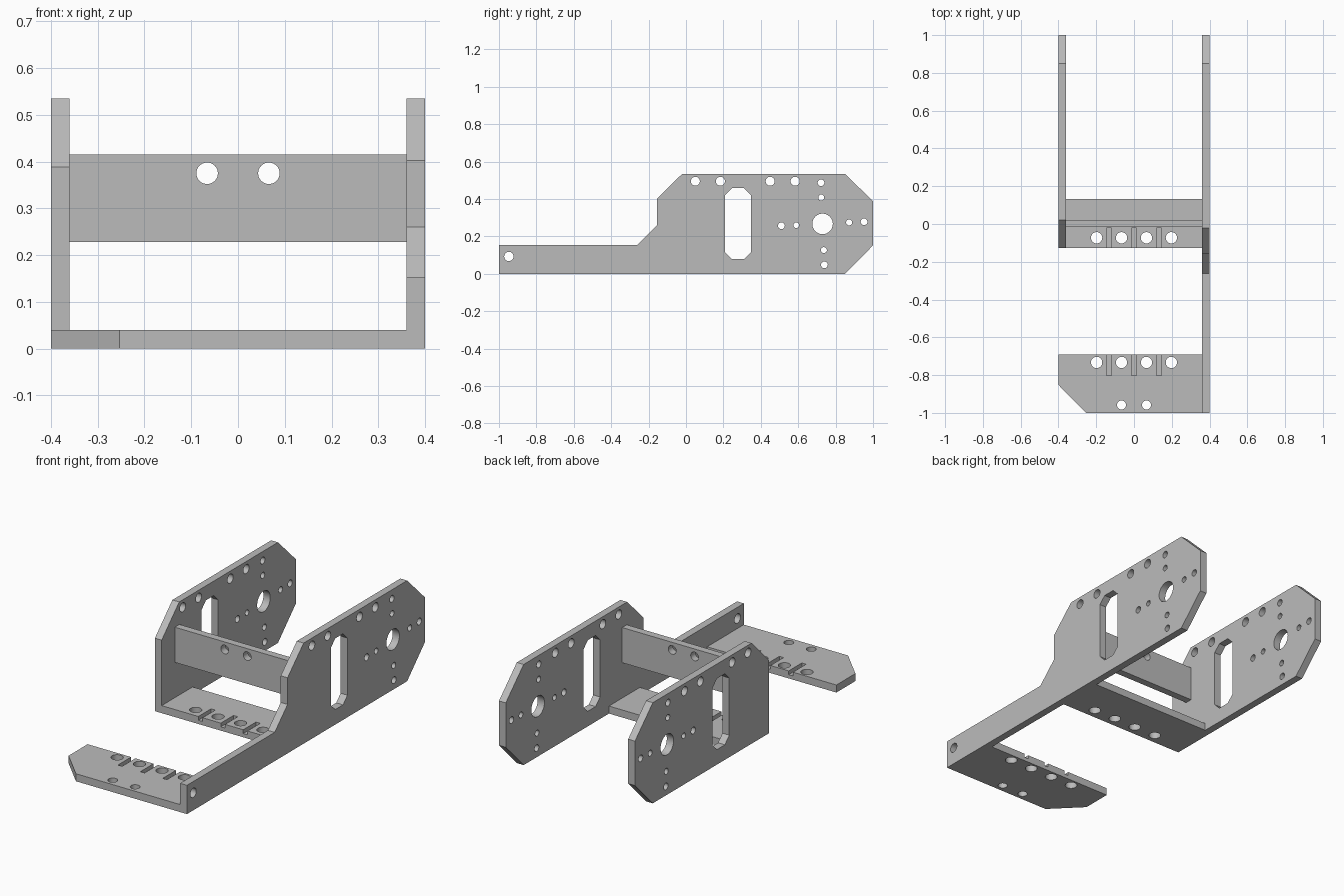
import bpy, bmesh, math
from mathutils import Vector

if "Cube" in bpy.data.objects:
    bpy.data.objects.remove(bpy.data.objects["Cube"])

metal = bpy.data.materials.new("grey metal")
metal.diffuse_color = (0.5, 0.5, 0.5, 1)
metal.use_nodes = True
metal.node_tree.nodes["Principled BSDF"].inputs["Base Color"].default_value = metal.diffuse_color

# Map a flat outline point (a, b) and a depth d to space, per extrusion axis
AXES = {
    "x": lambda a, b, d: Vector((d, a, b)),
    "y": lambda a, b, d: Vector((a, d, b)),
    "z": lambda a, b, d: Vector((a, b, d)),
}


def add_prism(bm, outline, axis, d0, d1):
    to3d = AXES[axis]
    low = [bm.verts.new(to3d(a, b, d0)) for a, b in outline]
    high = [bm.verts.new(to3d(a, b, d1)) for a, b in outline]
    n = len(outline)
    bm.faces.new(low)
    bm.faces.new(high)
    for i in range(n):
        j = (i + 1) % n
        bm.faces.new((low[i], low[j], high[j], high[i]))


def make_object(name, prisms):
    bm = bmesh.new()
    for p in prisms:
        add_prism(bm, *p)
    bmesh.ops.recalc_face_normals(bm, faces=bm.faces)
    mesh = bpy.data.meshes.new(name)
    bm.to_mesh(mesh)
    bm.free()
    obj = bpy.data.objects.new(name, mesh)
    bpy.context.collection.objects.link(obj)
    return obj


def circle(a, b, r, n=32):
    return [(a + r * math.cos(2 * math.pi * i / n),
             b + r * math.sin(2 * math.pi * i / n)) for i in range(n)]


def rect(a0, a1, b0, b1):
    return [(a0, b0), (a1, b0), (a1, b1), (a0, b1)]


def plate(name, outline, axis, d0, d1, holes, grooves=(), groove_floor=0.0):
    """Extruded outline with through holes and shallow grooves cut away."""
    obj = make_object(name, [(outline, axis, d0, d1)])
    cuts = [(h, axis, d0 - 0.02, d1 + 0.02) for h in holes]
    cuts += [(g, axis, groove_floor, d1 + 0.02) for g in grooves]
    cutter = make_object(name + "_cutter", cuts)
    cutter.hide_render = True
    mod = obj.modifiers.new("holes", "BOOLEAN")
    mod.operation = "DIFFERENCE"
    mod.solver = "EXACT"
    mod.object = cutter
    bpy.context.view_layer.objects.active = obj
    obj.select_set(True)
    bpy.ops.object.modifier_apply(modifier=mod.name)
    bpy.data.objects.remove(cutter)
    obj.data.materials.clear()
    obj.data.materials.append(metal)
    for f in obj.data.polygons:
        f.material_index = 0
    bpy.ops.object.shade_smooth_by_angle(angle=math.radians(30))
    obj.select_set(False)
    return obj


T = 0.04            # plate thickness
OUT, IN = 0.4, 0.36  # side plate outer and inner faces

# Openings shared by both side plates: y, z, radius
side_holes = [circle(y, z, r) for y, z, r in [
    (0.05, 0.495, 0.024), (0.184, 0.495, 0.024),
    (0.45, 0.495, 0.024), (0.583, 0.495, 0.024),
    (0.722, 0.487, 0.018), (0.723, 0.408, 0.016),
    (0.737, 0.127, 0.016), (0.74, 0.048, 0.018),
    (0.51, 0.257, 0.018), (0.59, 0.26, 0.015),
    (0.872, 0.275, 0.016), (0.952, 0.278, 0.018),
    (0.73, 0.267, 0.055)]]
c = 0.037
window = [(0.208 + c, 0.08), (0.348 - c, 0.08), (0.348, 0.08 + c), (0.348, 0.458 - c),
          (0.348 - c, 0.458), (0.208 + c, 0.458), (0.208, 0.458 - c), (0.208, 0.08 + c)]
rear_edge = [(0.85, 0), (1, 0.152), (1, 0.388), (0.85, 0.535)]

# Long right plate with low front arm
plate("right_side_plate",
      [(-1, 0)] + rear_edge + [(-0.02, 0.535), (-0.155, 0.402), (-0.155, 0.26),
                               (-0.263, 0.153), (-1, 0.153)],
      "x", IN, OUT, side_holes + [window, circle(-0.947, 0.093, 0.025)])

# Short left plate
plate("left_side_plate",
      [(-0.127, 0)] + rear_edge + [(0.02, 0.535), (-0.127, 0.388)],
      "x", -OUT, -IN, side_holes + [window])

ROW = (-0.198, -0.066, 0.066, 0.198)
GROOVES = (-0.132, 0, 0.132)
W = 0.0125          # groove half width

# Floor between the side plates
plate("rear_floor", rect(-IN, IN, -0.127, 0.133), "z", 0, T,
      [circle(x, -0.073, 0.03) for x in ROW],
      [rect(x - W, x + W, -0.15, -0.02) for x in GROOVES], 0.02)

# Front tray on the arm, one corner cut off
plate("front_tray",
      [(-0.253, -1), (IN, -1), (IN, -0.692), (-OUT, -0.692), (-OUT, -0.852)], "z", 0, T,
      [circle(x, -0.733, 0.03) for x in ROW] + [circle(x, -0.958, 0.024) for x in (-0.066, 0.066)],
      [rect(x - W, x + W, -0.803, -0.67) for x in GROOVES], 0.02)

# Upright cross panel
plate("cross_panel", rect(-IN, IN, 0.228, 0.415), "y", -0.017, 0.022,
      [circle(x, 0.375, 0.023) for x in (-0.066, 0.066)])
